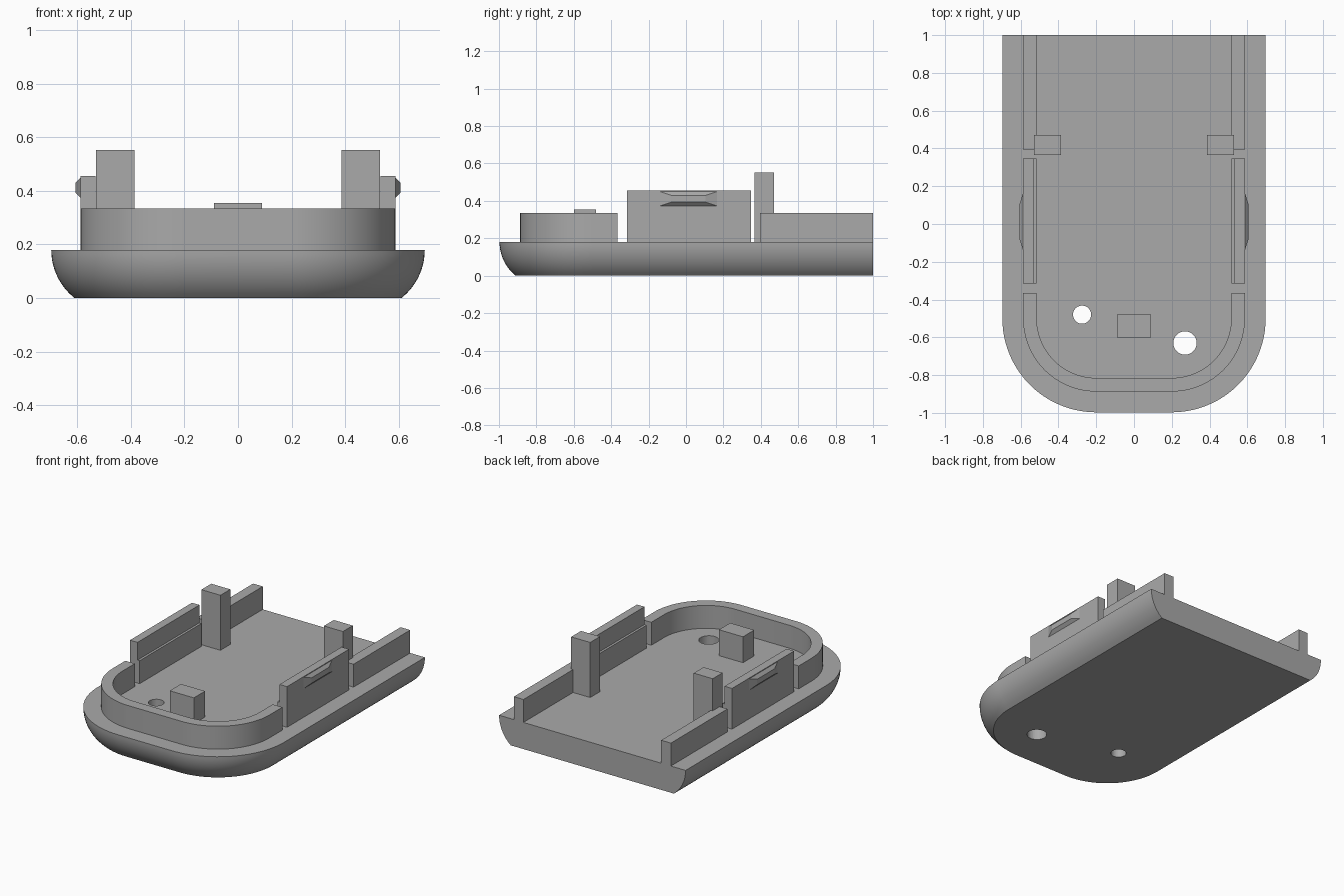
import bpy, bmesh, math

if "Cube" in bpy.data.objects:
    bpy.data.objects.remove(bpy.data.objects["Cube"], do_unlink=True)

GREY = (0.4, 0.4, 0.4, 1)
grey = bpy.data.materials.new("plain grey")
grey.use_nodes = True
grey.diffuse_color = GREY
grey.node_tree.nodes["Principled BSDF"].inputs["Base Color"].default_value = GREY

FLOOR = 0.18     # top of the base plate
SINK = 0.17      # parts start slightly inside the plate
RIM = 0.335      # height of the low walls
CX, CY = 0.2, -0.5   # centre of the rounded corners


def finish(bm, name, smooth=False):
    bmesh.ops.recalc_face_normals(bm, faces=bm.faces[:])
    mesh = bpy.data.meshes.new(name)
    bm.to_mesh(mesh)
    bm.free()
    mesh.materials.append(grey)
    ob = bpy.data.objects.new(name, mesh)
    bpy.context.collection.objects.link(ob)
    if smooth:
        shade(ob)
    return ob


def shade(ob):
    bpy.ops.object.select_all(action='DESELECT')
    ob.select_set(True)
    bpy.context.view_layer.objects.active = ob
    bpy.ops.object.shade_smooth_by_angle(angle=math.radians(30))


def u_path(r, y_end, n=24):
    """U-shaped outline, open towards the back, with corner radius r."""
    half = [(CX + r * math.cos(a), CY - r * math.sin(a))
            for a in (i * math.pi / 2 / n for i in range(n + 1))]
    half.insert(0, (CX + r, y_end))
    return half + [(-x, y) for x, y in reversed(half)]


def loft(name, rings, closed=False):
    """Skin between closed rings; cap the ends unless the stack is closed."""
    bm = bmesh.new()
    vs = [[bm.verts.new(p) for p in ring] for ring in rings]
    n = len(vs[0])
    for a, b in zip(vs, vs[1:]):
        for i in range(n):
            j = (i + 1) % n
            bm.faces.new((a[i], a[j], b[j], b[i]))
    bm.faces.new(vs[0])
    bm.faces.new(vs[-1])
    return finish(bm, name, True)


def box(name, x, y, z):
    bm = bmesh.new()
    bmesh.ops.create_cube(bm, size=1)
    for v in bm.verts:
        v.co = [lo + (c + 0.5) * (hi - lo) for c, (lo, hi) in zip(v.co, (x, y, z))]
    return finish(bm, name)


def extrude_section(name, pts, y0, y1):
    """Push an x-z section along y."""
    bm = bmesh.new()
    face = bm.faces.new([bm.verts.new((x, y0, z)) for x, z in pts])
    out = bmesh.ops.extrude_face_region(bm, geom=[face])
    for v in out["geom"]:
        if isinstance(v, bmesh.types.BMVert):
            v.co.y = y1
    return finish(bm, name)


# Base plate with a rounded underside that runs straight out at the back
BEND = 0.23
rings = []
for k in range(11):
    z = FLOOR * k / 10
    inset = BEND - math.sqrt(BEND ** 2 - (FLOOR - z) ** 2)
    rings.append([(x, y, z) for x, y in u_path(0.497 - inset, 1.0)])
base = loft("base_plate", rings)

# Two round holes through the plate
for hx, hy, hr in ((-0.275, -0.48, 0.048), (0.27, -0.63, 0.062)):
    bm = bmesh.new()
    bmesh.ops.create_cone(bm, cap_ends=True, segments=40, radius1=hr, radius2=hr, depth=1)
    for v in bm.verts:
        v.co.x += hx
        v.co.y += hy
    cutter = finish(bm, "hole_cutter")
    cutter.hide_render = True
    mod = base.modifiers.new("hole", 'BOOLEAN')
    mod.operation = 'DIFFERENCE'
    mod.solver = 'EXACT'
    mod.object = cutter
    bpy.context.view_layer.objects.active = base
    bpy.ops.object.modifier_apply(modifier=mod.name)
    bpy.data.objects.remove(cutter, do_unlink=True)
shade(base)

# Curved wall around the front
outline = u_path(0.387, -0.365) + u_path(0.315, -0.365)[::-1]
bm = bmesh.new()
n = len(outline) // 2
low = [bm.verts.new((x, y, SINK)) for x, y in outline]
top = [bm.verts.new((x, y, RIM)) for x, y in outline]
for i in range(len(outline)):
    j = (i + 1) % len(outline)
    bm.faces.new((low[i], low[j], top[j], top[i]))
for layer in (low, top):
    for i in range(n - 1):
        bm.faces.new((layer[i], layer[i + 1], layer[-2 - i], layer[-1 - i]))
finish(bm, "front_wall", True)

# Small block near the front
box("front_block", (-0.09, 0.09), (-0.6, -0.48), (SINK, 0.355))

for side, s in (("left", 1), ("right", -1)):
    def span(a, b):
        return tuple(sorted((s * a, s * b)))

    # Low rear wall and tall post
    box(side + "_rear_wall", span(0.515, 0.587), (0.395, 1.0), (SINK, RIM))
    box(side + "_post", span(0.387, 0.529), (0.365, 0.47), (SINK, 0.552))

    # Taller middle wall, stepped on its inner face
    section = [(0.587, SINK), (0.587, 0.455), (0.531, 0.455),
               (0.531, RIM), (0.515, RIM), (0.515, SINK)]
    extrude_section(side + "_middle_wall", [(s * x, z) for x, z in section], -0.315, 0.347)

    # Snap catch: a flat-topped wedge on the outside of the middle wall
    bm = bmesh.new()
    loops = []
    for x, y0, y1, z0, z1 in ((0.58, -0.14, 0.165, 0.373, 0.45),
                              (0.587, -0.14, 0.165, 0.373, 0.45),
                              (0.606, -0.08, 0.105, 0.393, 0.43)):
        loops.append([bm.verts.new((s * x, y, z))
                      for y, z in ((y0, z0), (y1, z0), (y1, z1), (y0, z1))])
    for a, b in zip(loops, loops[1:]):
        for i in range(4):
            j = (i + 1) % 4
            bm.faces.new((a[i], a[j], b[j], b[i]))
    bm.faces.new(loops[0])
    bm.faces.new(loops[-1])
    finish(bm, side + "_catch")
